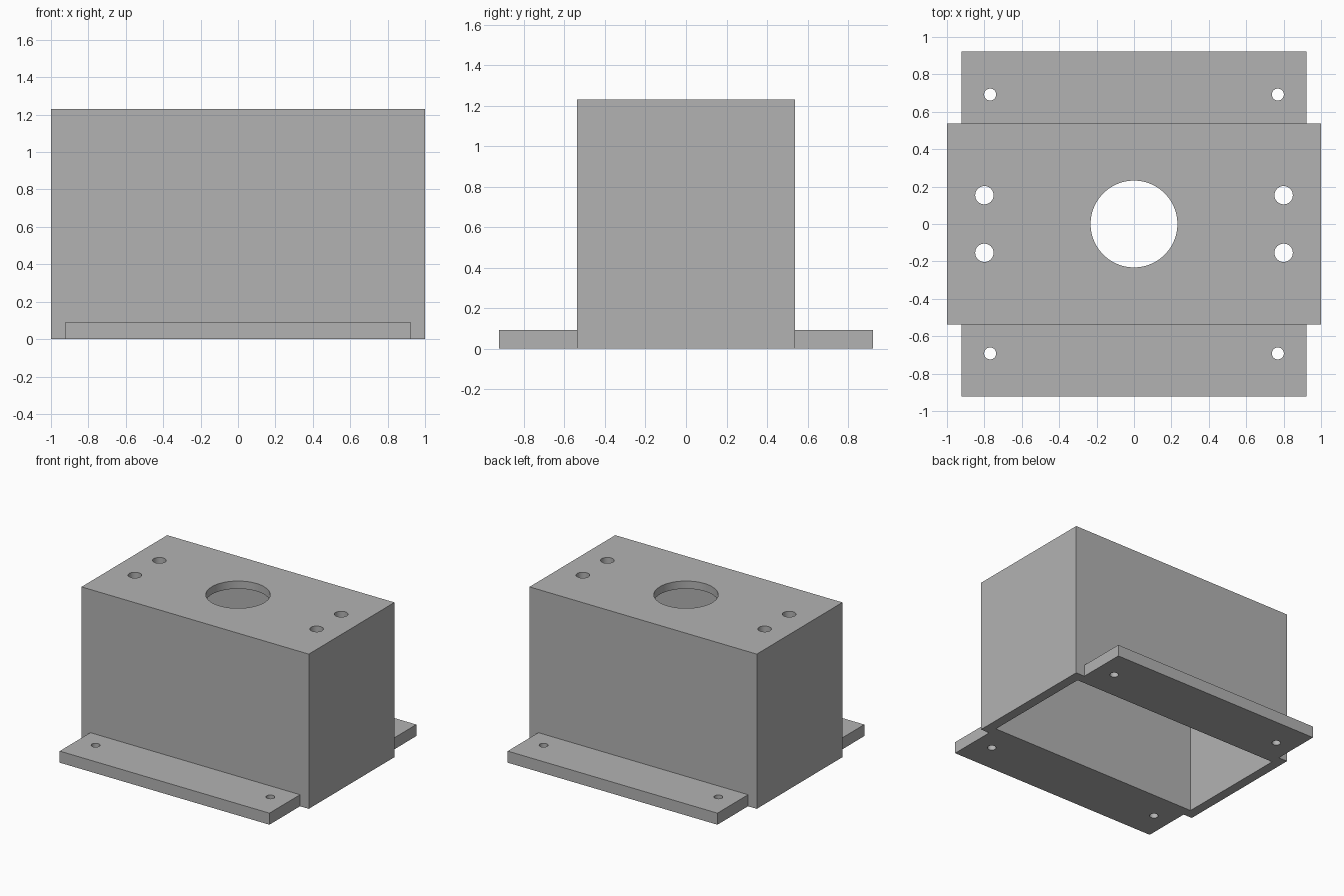
import bpy

if "Cube" in bpy.data.objects:
    bpy.data.objects.remove(bpy.data.objects["Cube"], do_unlink=True)

# Main dimensions
WIDTH, DEPTH, HEIGHT = 2.0, 1.077, 1.231
WALL, ROOF = 0.077, 0.0615
FLANGE_W, FLANGE_D, FLANGE_H = 1.846, 1.846, 0.092

grey = bpy.data.materials.new("grey")
grey.use_nodes = True
grey.diffuse_color = (0.45, 0.45, 0.45, 1)
grey.node_tree.nodes["Principled BSDF"].inputs["Base Color"].default_value = (0.45, 0.45, 0.45, 1)


def box(name, width, depth, bottom, top):
    bpy.ops.mesh.primitive_cube_add(size=1, location=(0, 0, (bottom + top) / 2))
    ob = bpy.context.object
    ob.name = name
    ob.scale = (width, depth, top - bottom)
    bpy.ops.object.transform_apply(location=True, scale=True)
    ob.data.materials.append(grey)
    return ob


def drill(x, y, radius, bottom, top, sides=48):
    bpy.ops.mesh.primitive_cylinder_add(vertices=sides, radius=radius, depth=top - bottom,
                                        location=(x, y, (bottom + top) / 2))
    ob = bpy.context.object
    ob.name = "hole_cutter"
    ob.data.materials.append(grey)
    return ob


def combine(target, tool, operation):
    mod = target.modifiers.new(operation.title(), 'BOOLEAN')
    mod.operation, mod.solver, mod.object = operation, 'EXACT', tool
    tool.hide_render = True
    bpy.context.view_layer.objects.active = target
    bpy.ops.object.modifier_apply(modifier=mod.name)
    bpy.data.objects.remove(tool, do_unlink=True)


# Housing with mounting flanges front and back, hollow and open below
housing = box("flanged_housing", WIDTH, DEPTH, 0, HEIGHT)
combine(housing, box("flange_slab", FLANGE_W, FLANGE_D, 0, FLANGE_H), 'UNION')
combine(housing, box("cavity_cutter", WIDTH - 2 * WALL, DEPTH - 2 * WALL, -0.2, HEIGHT - ROOF),
        'DIFFERENCE')

# Large centre opening in the roof
combine(housing, drill(0, 0, 0.232, HEIGHT - 0.2, HEIGHT + 0.2, 96), 'DIFFERENCE')

# Four roof bolt holes and four flange screw holes
for sx in (-1, 1):
    for sy in (-1, 1):
        combine(housing, drill(sx * 0.8, sy * 0.154, 0.049, HEIGHT - 0.2, HEIGHT + 0.2), 'DIFFERENCE')
        combine(housing, drill(sx * 0.769, sy * 0.692, 0.032, -0.1, FLANGE_H + 0.1), 'DIFFERENCE')

# Smooth hole walls, sharp corners
bpy.ops.object.select_all(action='DESELECT')
housing.select_set(True)
bpy.context.view_layer.objects.active = housing
bpy.ops.object.shade_smooth_by_angle()
